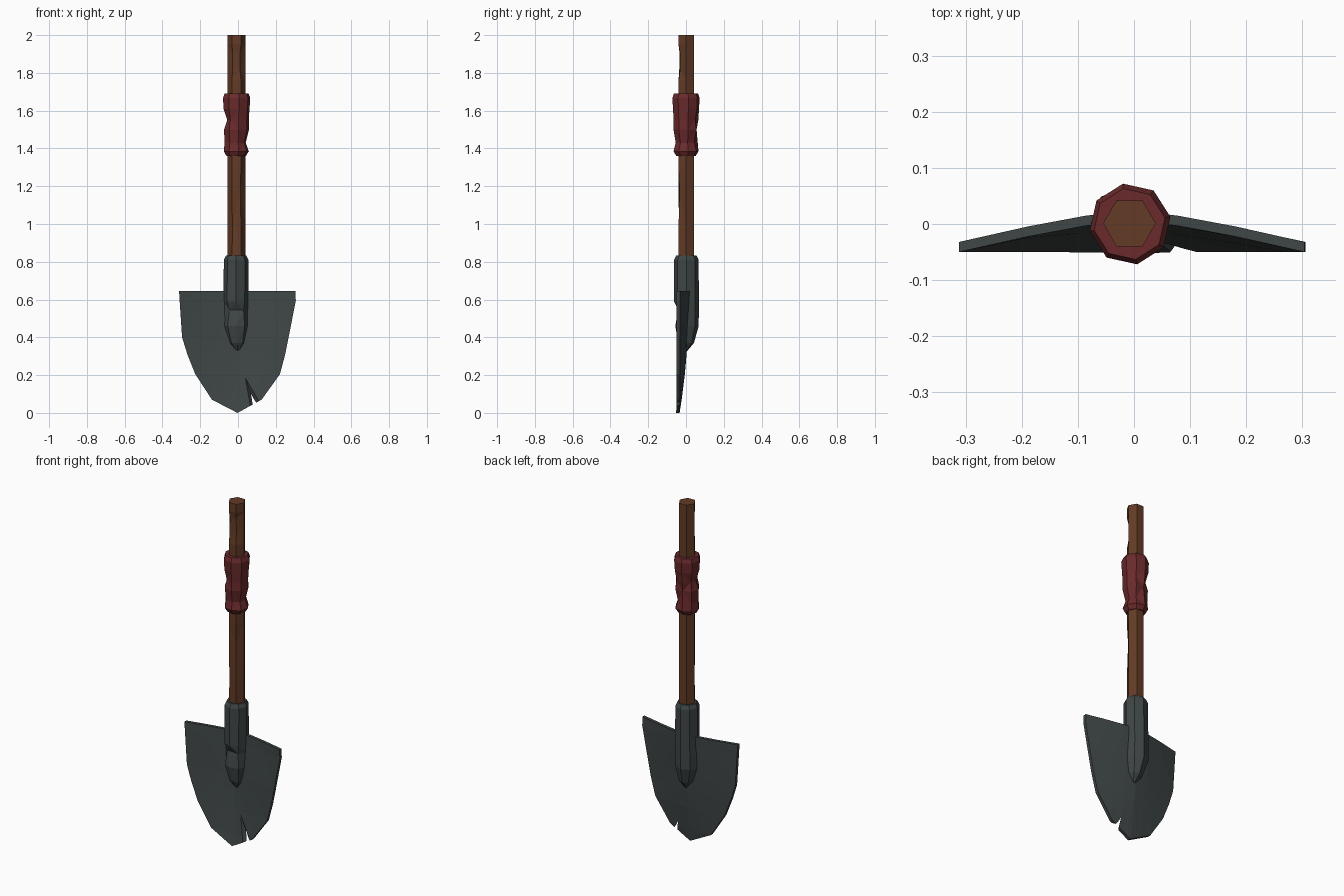
import bpy, bmesh, math
from mathutils import Vector

if "Cube" in bpy.data.objects:
    bpy.data.objects.remove(bpy.data.objects["Cube"])


def material(name, rgb):
    m = bpy.data.materials.new(name)
    m.diffuse_color = (*rgb, 1)
    m.use_nodes = True
    m.node_tree.nodes["Principled BSDF"].inputs["Base Color"].default_value = m.diffuse_color
    return m


WOOD = material("brown wood", (0.125, 0.044, 0.019))
RED = material("red wrap", (0.145, 0.023, 0.025))
STEEL = material("dark steel", (0.05, 0.061, 0.061))


def finish(bm, name, mat):
    bmesh.ops.recalc_face_normals(bm, faces=bm.faces)
    me = bpy.data.meshes.new(name)
    bm.to_mesh(me)
    bm.free()
    me.materials.append(mat)
    ob = bpy.data.objects.new(name, me)
    bpy.context.collection.objects.link(ob)
    return ob


def loft(name, mat, sides, turn, rings, dents):
    """Rings are (z, centre x, centre y, radius); dents scale single corners."""
    bm = bmesh.new()
    loops = []
    for i, (z, cx, cy, r) in enumerate(rings):
        loop = []
        for k in range(sides):
            a = math.radians(turn + 360 * k / sides)
            q = r * dents.get((i, k), 1)
            loop.append(bm.verts.new((cx + q * math.cos(a), cy + q * math.sin(a), z)))
        loops.append(loop)
    for lo, hi in zip(loops, loops[1:]):
        for k in range(sides):
            n = (k + 1) % sides
            bm.faces.new((lo[k], lo[n], hi[n], hi[k]))
    bm.faces.new(loops[0][::-1])
    bm.faces.new(loops[-1])
    # chipped quads become crisp triangles
    bmesh.ops.triangulate(bm, faces=[f for f in bm.faces if len(f.verts) == 4])
    return finish(bm, name, mat)


# wooden shaft with chips near the top and middle
loft("shaft", WOOD, 6, 0,
     [(z, -0.008, 0.001, 0.047) for z in (0.75, 0.98, 1.18, 1.3, 1.76, 1.82, 1.91, 1.95, 2.0)],
     {(2, 5): 0.86, (5, 5): 0.78, (6, 5): 0.82, (5, 4): 0.9, (1, 4): 0.93, (6, 4): 0.88})

# lumpy cloth grip
loft("grip_wrap", RED, 8, 10,
     [(1.36, -0.01, 0, 0.052), (1.385, -0.009, 0, 0.067), (1.43, -0.009, 0, 0.063),
      (1.50, -0.008, 0, 0.067), (1.55, -0.008, 0, 0.066), (1.61, -0.008, 0, 0.07),
      (1.668, -0.007, 0, 0.073), (1.692, -0.008, 0, 0.064)],
     {(2, 0): 0.8, (2, 7): 0.82, (2, 1): 0.85, (2, 6): 0.88, (2, 5): 0.95,
      (4, 4): 0.75, (4, 3): 0.82, (4, 5): 0.86, (3, 2): 0.85, (4, 1): 0.9})

# steel socket with a chipped front, tapering onto the blade
loft("socket", STEEL, 8, 0,
     [(0.322, 0.0, -0.004, 0.006), (0.37, -0.005, 0, 0.042), (0.46, -0.012, 0, 0.067),
      (0.545, -0.012, 0.001, 0.067), (0.59, -0.011, 0.002, 0.066),
      (0.81, -0.01, 0.002, 0.065), (0.832, -0.01, 0.002, 0.054)],
     {(2, 6): 0.85, (2, 5): 0.9, (3, 6): 0.58, (3, 5): 0.72, (3, 7): 0.88, (1, 6): 0.95})

# dished blade: rows are (z, left x, right x, y at the middle)
EDGE_Y = -0.041
ROWS = [(0.645, -0.312, 0.304, 0.016), (0.595, -0.309, 0.306, 0.013),
        (0.40, -0.296, 0.268, 0.0), (0.31, -0.268, 0.25, -0.006),
        (0.205, -0.226, 0.222, -0.015), (0.07, -0.138, 0.125, -0.032)]
COLS = [-1, -0.6, -0.27, 0, 0.27, 0.6, 1]
bm = bmesh.new()
grid = []
for z, xl, xr, mid in ROWS:
    row = []
    for u in COLS:
        x = (xl + xr) / 2 + u * (xr - xl) / 2
        y = EDGE_Y + (mid - EDGE_Y) * (1 - abs(u) ** 1.3)
        row.append(bm.verts.new((x, y, z)))
    grid.append(row)
for a, b in zip(grid, grid[1:]):
    for k in range(len(COLS) - 1):
        bm.faces.new((a[k], a[k + 1], b[k + 1], b[k]))
tip = bm.verts.new((-0.003, -0.043, 0.0))
for p, q in zip(grid[-1], grid[-1][1:]):
    bm.faces.new((p, q, tip))
# thicken front and back
back = bmesh.ops.duplicate(bm, geom=bm.verts[:] + bm.edges[:] + bm.faces[:])["geom"]
back_verts = {v for v in back if isinstance(v, bmesh.types.BMVert)}
for v in bm.verts:
    v.co.y += 0.009 if v in back_verts else -0.009
bmesh.ops.bridge_loops(bm, edges=[e for e in bm.edges if e.is_boundary])
bmesh.ops.triangulate(bm, faces=bm.faces[:])
blade = finish(bm, "blade", STEEL)

# crack in the lower right rim, cut by a slanted wedge
bm = bmesh.new()
for p in ((0.035, -0.03, 0.195), (0.055, -0.085, -0.03), (0.165, -0.085, 0.02),
          (0.10, -0.018, 0.01)):
    bm.verts.new(p)
bmesh.ops.convex_hull(bm, input=bm.verts[:])
cutter = finish(bm, "crack_cutter", STEEL)
cutter.hide_render = True
mod = blade.modifiers.new("crack", "BOOLEAN")
mod.operation = "DIFFERENCE"
mod.solver = "EXACT"
mod.object = cutter
bpy.context.view_layer.objects.active = blade
bpy.ops.object.modifier_apply(modifier=mod.name)
bpy.data.objects.remove(cutter)
